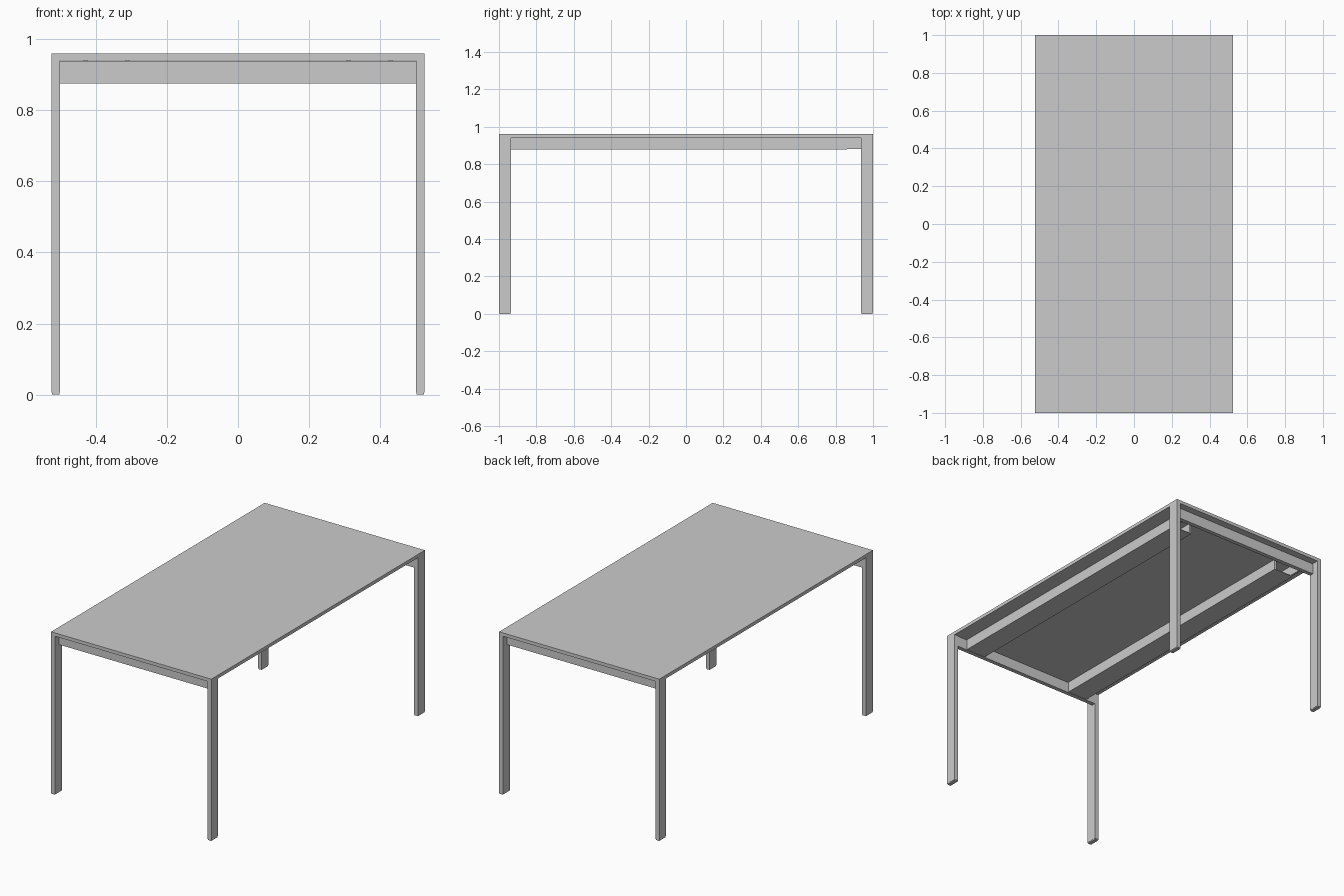
import bpy
import bmesh
from mathutils import Vector

old = bpy.data.objects.get("Cube")
if old:
    bpy.data.objects.remove(old, do_unlink=True)


def box(name, low, high):
    """Flat-faced box between two opposite corners."""
    low, high = Vector(low), Vector(high)
    bm = bmesh.new()
    bmesh.ops.create_cube(bm, size=1)
    for v in bm.verts:
        v.co = Vector(a * b for a, b in zip(v.co, high - low)) + (low + high) / 2
    mesh = bpy.data.meshes.new(name)
    bm.to_mesh(mesh)
    bm.free()
    obj = bpy.data.objects.new(name, mesh)
    bpy.context.collection.objects.link(obj)
    return obj


def mirrored(name, low, high, axes):
    """Box repeated across the centre on the chosen axes."""
    obj = box(name, low, high)
    mod = obj.modifiers.new("Mirror", 'MIRROR')
    mod.use_axis = axes
    return obj


HALF_W, HALF_L, TOP = 0.525, 1.0, 0.96
UNDER = 0.94                      # underside of the top
LEG_X, LEG_Y = 0.50, 0.935        # inner faces of the legs
RAIL_IN, RAIL_OUT = 0.305, 0.435  # long channel sides
RAIL_Z, WALL, OPEN_END = 0.877, 0.012, 0.86

BOTH, SIDES, ENDS = (True, True, False), (True, False, False), (False, True, False)

# Table top
box("table_top", (-HALF_W, -HALF_L, UNDER), (HALF_W, HALF_L, TOP))

# Four flat legs with thin foot pads
mirrored("legs", (LEG_X, LEG_Y, 0.006), (HALF_W, HALF_L, UNDER), BOTH)
mirrored("foot_pads", (LEG_X + 0.002, LEG_Y + 0.002, 0),
         (HALF_W - 0.002, HALF_L - 0.002, 0.006), BOTH)

# Rails across both ends
mirrored("end_rails", (-LEG_X, LEG_Y, 0.875), (LEG_X, 0.96, 0.938), ENDS)

# Long channels under the top, open below near the back end
mirrored("channel_outer_walls", (RAIL_OUT - WALL, -LEG_Y, RAIL_Z + 0.004),
         (RAIL_OUT, LEG_Y, UNDER), SIDES)
mirrored("channel_inner_walls", (RAIL_IN, -LEG_Y, RAIL_Z + 0.004),
         (RAIL_IN + WALL, OPEN_END, UNDER), SIDES)
mirrored("channel_floors", (RAIL_IN, -LEG_Y, RAIL_Z),
         (RAIL_OUT, OPEN_END, RAIL_Z + 0.004), SIDES)
